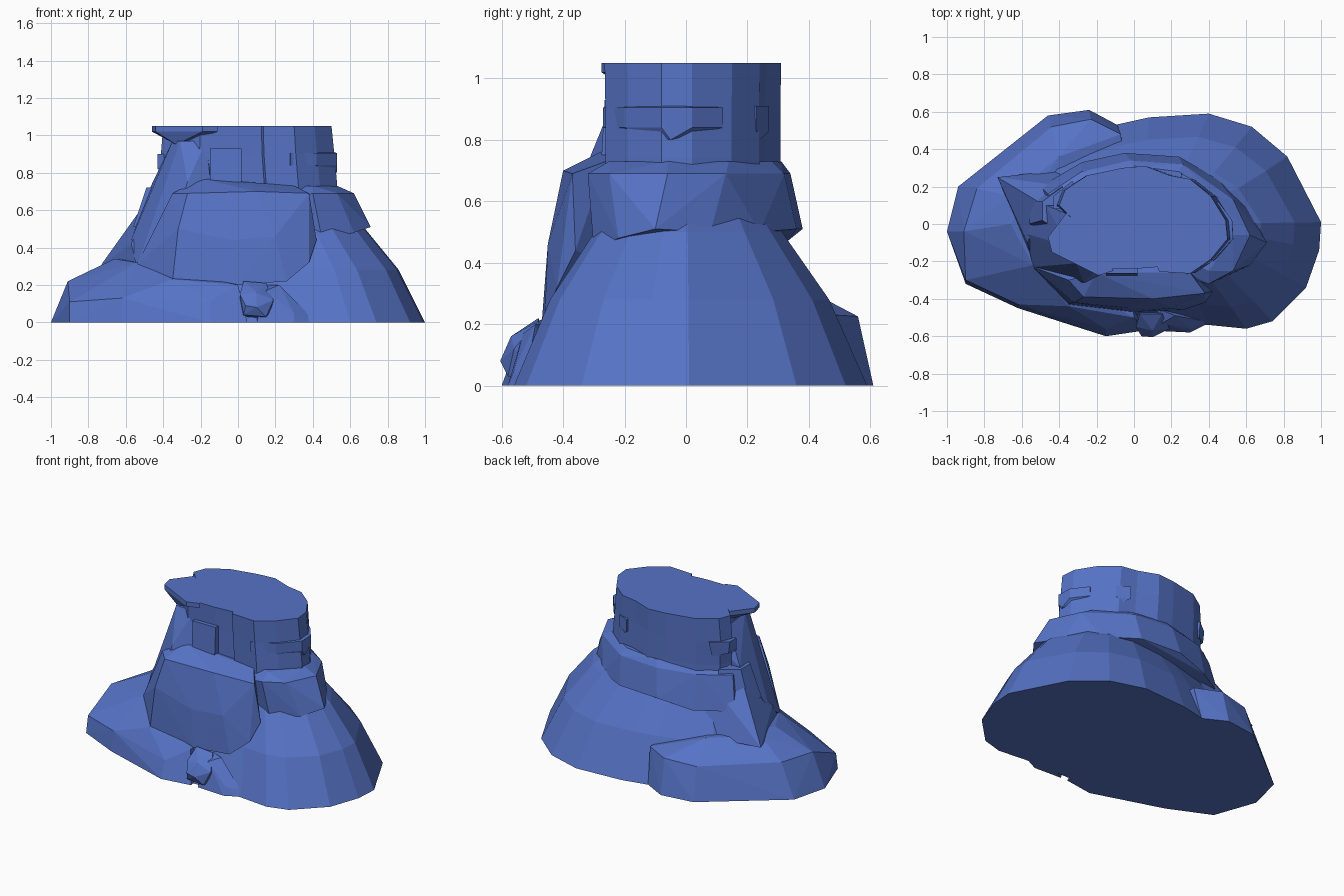
import bpy, bmesh

blue = bpy.data.materials.new("blue_rock")
blue.diffuse_color = (.092, .17, .56, 1)


def finish(name, bm):
    bmesh.ops.recalc_face_normals(bm, faces=bm.faces)
    me = bpy.data.meshes.new(name)
    bm.to_mesh(me)
    bm.free()
    me.materials.append(blue)
    ob = bpy.data.objects.new(name, me)
    bpy.context.collection.objects.link(ob)
    return ob


def rock(name, pts):
    """Faceted convex boulder around the given points."""
    bm = bmesh.new()
    for p in pts:
        bm.verts.new(p)
    r = bmesh.ops.convex_hull(bm, input=bm.verts)
    junk = [g for g in r["geom_interior"] if isinstance(g, bmesh.types.BMVert)]
    bmesh.ops.delete(bm, geom=junk, context='VERTS')
    return finish(name, bm)


def loft(name, outline, levels):
    """Outline stacked at levels of (z, x scale, y scale, x shift)."""
    bm = bmesh.new()
    rings = [[bm.verts.new((x * sx + dx, y * sy, z)) for x, y in outline]
             for z, sx, sy, dx in levels]
    n = len(outline)
    for a, b in zip(rings, rings[1:]):
        for i in range(n):
            j = (i + 1) % n
            bm.faces.new((a[i], a[j], b[j], b[i]))
    bm.faces.new(rings[0][::-1])
    bm.faces.new(rings[-1])
    return finish(name, bm)


def ring(z, pts):
    return [(x, y, z) for x, y in pts]


# Broad foot slope
foot = [(1, .01), (.82, .36), (.63, .52), (.4, .59), (.08, .57), (-.1, .53),
        (-.5, .4), (-.75, 0), (-.5, -.35), (0, -.54), (.4, -.54), (.6, -.56),
        (.74, -.52), (.92, -.34), (.99, -.14)]
loft("foot_slope", foot, [(0, 1, 1, 0), (.28, .86, .79, 0),
                          (.5, .68, .53, 0), (.6, .55, .42, 0)])

# Low shelf on the left
rock("left_shelf",
     ring(0, [(-1, -.04), (-.94, .2), (-.46, .58), (-.24, .61), (-.09, .53),
              (-.9, -.32), (-.62, -.45), (-.15, -.6), (.05, -.57)])
     + [(-.91, -.04, .22), (-.84, .19, .22), (-.44, .52, .21), (-.23, .56, .225),
        (-.9, -.3, .11), (-.62, -.43, .13), (-.15, -.56, .11), (-.66, 0, .34),
        (-.66, .15, .33), (-.35, -.44, .23), (-.54, -.22, .32), (-.07, .48, .23),
        (0, -.5, .2), (-.4, .36, .33)])

# Overhanging ledge around right and back
rock("back_ledge",
     [(.71, -.1, .51), (.61, .08, .5), (.45, .24, .5), (.24, .36, .51),
      (-.05, .38, .51), (-.28, .33, .47), (-.5, .2, .47), (.45, -.3, .44),
      (.62, -.22, .48), (-.45, -.1, .5)]
     + ring(.69, [(.62, -.06), (.53, .13), (.26, .32), (-.02, .34), (-.28, .28),
                  (-.46, .16), (.4, -.32), (.53, -.25)])
     + ring(.73, [(.53, -.06), (.45, .14), (.24, .28), (0, .31), (.4, -.25),
                  (-.4, .1)]))

# Front buttress
rock("front_buttress",
     [(-.27, -.39, .69), (.1, -.4, .7), (.38, -.37, .69), (-.2, -.26, .77),
      (.3, -.26, .73), (-.35, -.3, .69), (.42, -.36, .44), (-.32, -.42, .5),
      (-.03, -.45, .44), (.2, -.45, .46), (-.54, -.23, .31), (-.35, -.43, .22),
      (0, -.47, .2), (.26, -.46, .22), (.38, -.42, .32), (0, 0, .7), (0, 0, .3)])

# Leaning slab and pointed spur on the left
rock("left_slab",
     [(-.54, -.23, .3), (-.42, -.34, .26), (-.58, -.05, .42), (-.31, -.21, .97),
      (-.35, -.12, .97), (-.35, .05, .95), (-.17, -.22, .97), (-.47, .1, .72),
      (-.1, .1, .3), (-.1, -.35, .3), (-.1, .1, .95), (-.27, -.31, .75)])
rock("left_spur",
     [(-.73, .25, .31), (-.57, -.1, .42), (-.54, -.2, .3), (-.53, .05, .52),
      (-.48, .1, .66), (-.35, .2, .6), (-.3, .3, .3), (-.2, 0, .3)])
rock("left_knob",
     ring(.51, [(-.56, .0), (-.55, .12), (-.4, .22), (-.4, -.05)])
     + ring(.72, [(-.49, .02), (-.49, .12), (-.38, .2), (-.38, -.05)]))

# Tower with flat top
tower = [(.5, -.08), (.49, .02), (.41, .15), (.3, .24), (.19, .26), (.06, .31),
         (-.06, .3), (-.25, .26), (-.37, .18), (-.4, .1), (-.34, .04),
         (-.34, -.14), (-.2, -.24), (0, -.24), (.125, -.23), (.135, -.255),
         (.3, -.265), (.41, -.19)]
loft("tower", tower, [(.55, 1.06, 1, .01), (.74, 1.04, .99, .01),
                      (.9, 1.03, .99, 0), (1.05, 1, 1, 0)])

# Lip jutting from the top left
lip = [(-.46, -.07), (-.44, -.15), (-.19, -.275), (-.11, -.25), (-.36, .06)]
rock("top_lip", ring(1.05, lip) + ring(1.02, lip)
     + [(-.33, -.17, .95), (-.3, .02, .96), (-.2, -.22, 1)])

# Raised plates and bands on the tower
rock("front_plate", [(x, y, z) for x in (-.15, .02) for z, y in
                     ((.75, -.275), (.93, -.265), (.75, -.2), (.93, -.2))])
band = [(.28, -.27), (.42, -.2), (.53, -.08), (.525, .02), (.45, .12), (.2, 0)]
rock("right_band", ring(.84, band) + ring(.905, band)
     + [(.53, -.05, .8), (.48, -.07, .92)])
rock("back_left_band",
     [(-.43, .08, .9), (-.43, .15, .9), (-.33, .23, .9), (-.25, .1, .9),
      (-.43, .08, .82), (-.42, .15, .82), (-.34, .21, .8), (-.25, .1, .8)])
rock("back_knob", [(x, y, z) for x, y in ((.25, .27), (.33, .23), (.28, .15))
                   for z in (.83, .91)] + [(.29, .24, .8)])

# Loose stones at the front foot
rock("front_stone",
     [(.01, -.55, .15), (.03, -.58, .04), (.03, -.48, .22), (.02, -.45, .02),
      (.04, -.6, .09), (.1, -.605, .08), (.15, -.58, .03), (.15, -.48, .21),
      (.1, -.57, .16), (.19, -.56, .12), (.17, -.55, .05), (.17, -.45, .02)])
rock("front_stone_tail",
     [(.1, -.57, 0), (.3, -.58, 0), (.38, -.54, 0), (.38, -.52, .04),
      (.3, -.56, .05), (.15, -.53, .17), (.22, -.49, .2), (.12, -.45, .2),
      (.3, -.45, 0)])
